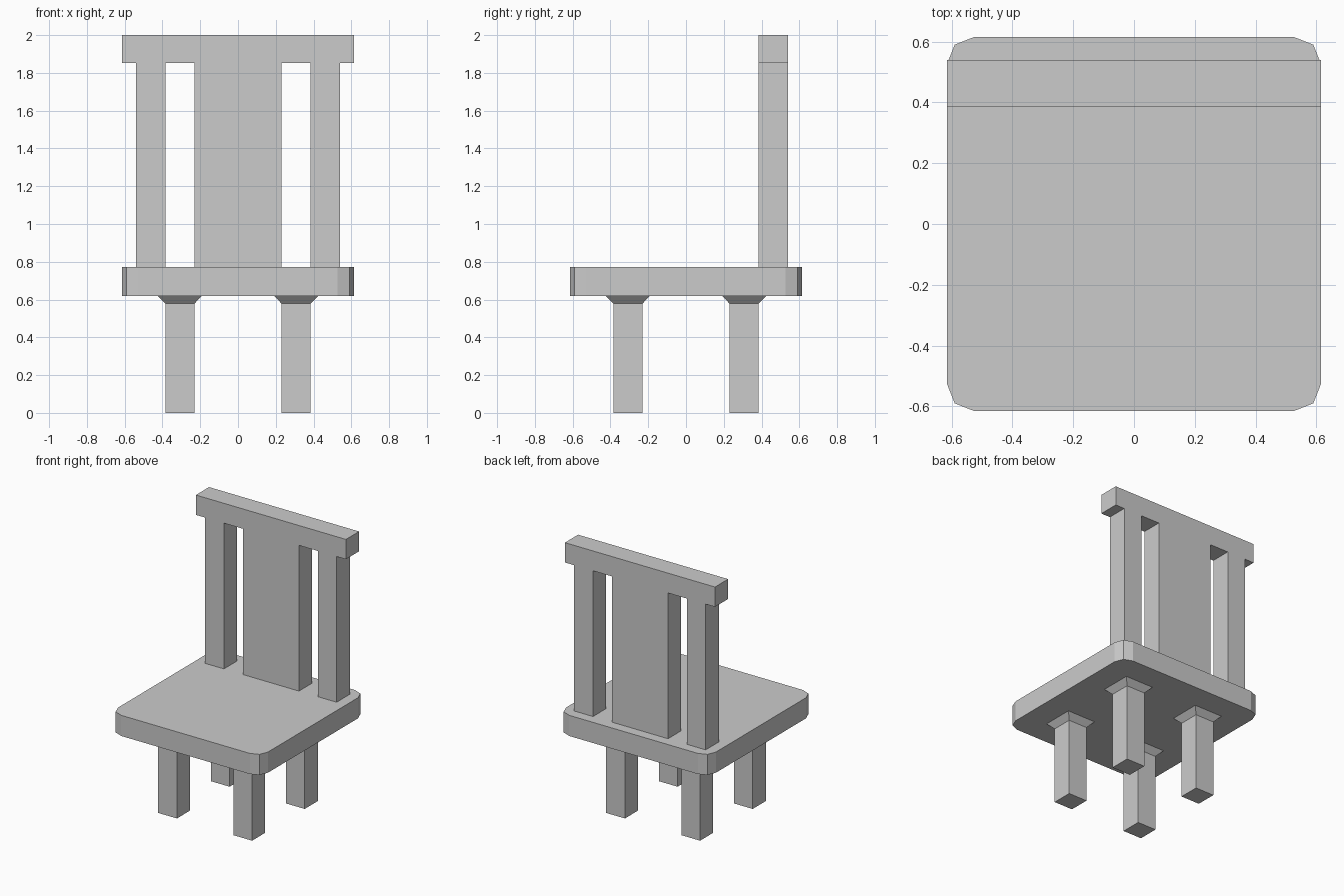
import bpy
import bmesh

default = bpy.data.objects.get("Cube")
if default:
    bpy.data.objects.remove(default, do_unlink=True)

# One plain grey for the whole chair
grey = bpy.data.materials.new("light_grey")
grey.use_nodes = True
colour = (0.6, 0.6, 0.6, 1)
grey.diffuse_color = colour
grey.node_tree.nodes["Principled BSDF"].inputs["Base Color"].default_value = colour


def loft(name, rings):
    """Join stacked (outline, z) rings into a closed, flat-faced solid."""
    bm = bmesh.new()
    loops = [[bm.verts.new((x, y, z)) for x, y in outline] for outline, z in rings]
    n = len(loops[0])
    for low, high in zip(loops, loops[1:]):
        for i in range(n):
            j = (i + 1) % n
            bm.faces.new((low[i], low[j], high[j], high[i]))
    bm.faces.new(loops[0][::-1])
    bm.faces.new(loops[-1])
    bmesh.ops.recalc_face_normals(bm, faces=bm.faces)
    mesh = bpy.data.meshes.new(name)
    bm.to_mesh(mesh)
    bm.free()
    mesh.materials.append(grey)
    obj = bpy.data.objects.new(name, mesh)
    bpy.context.collection.objects.link(obj)
    return obj


def rect(cx, cy, hx, hy):
    return [(cx - hx, cy - hy), (cx + hx, cy - hy), (cx + hx, cy + hy), (cx - hx, cy + hy)]


HALF = 0.615         # half width of seat and top rail
BAR = 0.077          # half thickness of legs and back bars
SEAT_LOW, SEAT_TOP = 0.62, 0.773
RAIL_LOW, TOP = 1.853, 2.0
BACK_Y = 0.462

# Seat with rounded corners, each made of two facets
corner = [(HALF, 0.527), (0.59, 0.59), (0.527, HALF)]
outline = []
for quarter in range(4):
    outline += corner
    corner = [(-y, x) for x, y in corner]
loft("seat", [(outline, SEAT_LOW), (outline, SEAT_TOP)])

# Legs, flaring out just under the seat
LEG = 0.308
for side, sx in (("left", 1), ("right", -1)):
    for end, sy in (("front", -1), ("back", 1)):
        shaft = rect(sx * LEG, sy * LEG, BAR, BAR)
        flare = rect(sx * LEG, sy * LEG, BAR + 0.04, BAR + 0.04)
        loft(f"{end}_{side}_leg", [(shaft, 0), (shaft, 0.578), (flare, SEAT_LOW)])

# Backrest: two posts, a wide centre panel and the top rail
for name, x, half in (("left_post", 0.462, BAR), ("right_post", -0.462, BAR),
                      ("back_panel", 0, 0.23)):
    bar = rect(x, BACK_Y, half, BAR)
    loft(name, [(bar, SEAT_TOP), (bar, RAIL_LOW)])
rail = rect(0, BACK_Y, HALF, BAR)
loft("top_rail", [(rail, RAIL_LOW), (rail, TOP)])
